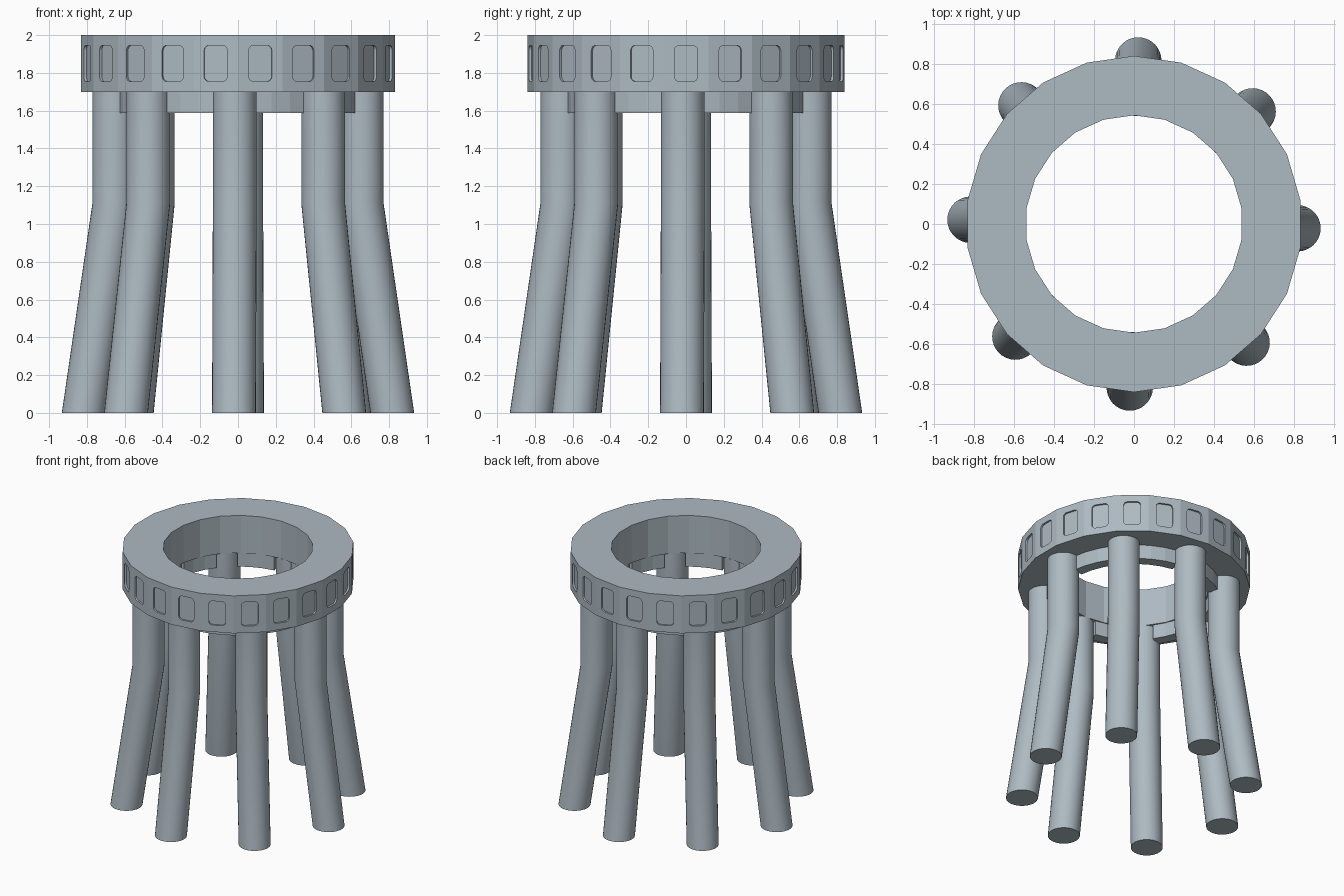
import bpy, bmesh, math
from mathutils import Vector

if "Cube" in bpy.data.objects:
    bpy.data.objects.remove(bpy.data.objects["Cube"])

SIDES = 22
STEP = 2 * math.pi / SIDES
LEG_OFFSET = math.radians(-1.5)

# Blue-grey paint shared by all parts
paint = bpy.data.materials.new("blue_grey")
paint.diffuse_color = (0.42, 0.49, 0.54, 1.0)
paint.use_nodes = True
paint.node_tree.nodes["Principled BSDF"].inputs["Base Color"].default_value = paint.diffuse_color


def polar(r, a, z):
    return Vector((r * math.cos(a), r * math.sin(a), z))


def finish(bm, name):
    bmesh.ops.remove_doubles(bm, verts=bm.verts[:], dist=1e-5)
    bmesh.ops.recalc_face_normals(bm, faces=bm.faces[:])
    mesh = bpy.data.meshes.new(name)
    bm.to_mesh(mesh)
    bm.free()
    mesh.materials.append(paint)
    obj = bpy.data.objects.new(name, mesh)
    bpy.context.collection.objects.link(obj)
    return obj


def face(bm, pts):
    return bm.faces.new([bm.verts.new(p) for p in pts])


def rounded_rect(hw, hh, r, n=4):
    """Four corner arcs, counter-clockwise from the upper right."""
    corners = []
    for i, (sx, sy) in enumerate(((1, 1), (-1, 1), (-1, -1), (1, -1))):
        corners.append([(sx * (hw - r) + r * math.cos((i + k / n) * math.pi / 2),
                         sy * (hh - r) + r * math.sin((i + k / n) * math.pi / 2))
                        for k in range(n + 1)])
    return corners


# Top ring: faceted, with a recessed rounded panel on every outer face
def build_ring(r_out=0.84, r_in=0.543, z0=1.70, z1=2.0, depth=0.014):
    bm = bmesh.new()
    apothem = r_out * math.cos(STEP / 2)
    half = r_out * math.sin(STEP / 2)
    mid, hh = (z0 + z1) / 2, (z1 - z0) / 2
    panel = rounded_rect(0.062, 0.096, 0.028)
    for i in range(SIDES):
        a = math.pi / 2 + i * STEP
        b = a + STEP
        face(bm, [polar(r_out, a, z1), polar(r_out, b, z1), polar(r_in, b, z1), polar(r_in, a, z1)])
        face(bm, [polar(r_out, a, z0), polar(r_out, b, z0), polar(r_in, b, z0), polar(r_in, a, z0)])
        face(bm, [polar(r_in, a, z0), polar(r_in, b, z0), polar(r_in, b, z1), polar(r_in, a, z1)])
        normal = polar(1, (a + b) / 2, 0)
        side = Vector((-normal.y, normal.x, 0))

        def put(p, d=0.0):
            return normal * (apothem - d) + side * p[0] + Vector((0, 0, mid + p[1]))

        quad = [(half, hh), (-half, hh), (-half, -hh), (half, -hh)]
        for k in range(4):
            arc, nxt = panel[k], panel[(k + 1) % 4]
            for p, q in zip(arc, arc[1:]):
                face(bm, [put(quad[k]), put(q), put(p)])
            face(bm, [put(quad[k]), put(quad[(k + 1) % 4]), put(nxt[0]), put(arc[-1])])
        loop = [p for arc in panel for p in arc]
        for p, q in zip(loop, loop[1:] + loop[:1]):
            face(bm, [put(p), put(q), put(q, depth), put(p, depth)])
        face(bm, [put(p, depth) for p in loop])
    return finish(bm, "top_ring")


# Leg: vertical above the bend, leaning outward below it
def build_leg(index, n=32, r=0.116):
    a = LEG_OFFSET + index * math.pi / 4
    bm = bmesh.new()
    rings = []
    for dist, z in ((0.817, 0.0), (0.655, 1.11), (0.655, 1.70)):
        c = polar(dist, a, z)
        rings.append([bm.verts.new(c + polar(r, a + 2 * math.pi * k / n, 0)) for k in range(n)])
    for low, high in zip(rings, rings[1:]):
        for k in range(n):
            m = (k + 1) % n
            bm.faces.new([low[k], low[m], high[m], high[k]]).smooth = True
    # flat, sharp-edged end caps
    for ring in (rings[0], rings[2]):
        for e in bm.faces.new(ring).edges:
            e.smooth = False
    return finish(bm, f"leg_{index + 1}")


# Curved brace under the ring, spanning from one leg to the next
def build_brace(index, r_in=0.55, r_out=0.633, z0=1.587, z1=1.70, n=3):
    start = LEG_OFFSET + index * math.pi / 4 + math.radians(8)
    span = math.radians(29)
    bm = bmesh.new()
    sections = []
    for k in range(n + 1):
        a = start + span * k / n
        sections.append([bm.verts.new(polar(r, a, z)) for r, z in
                         ((r_in, z0), (r_out, z0), (r_out, z1), (r_in, z1))])
    for s, t in zip(sections, sections[1:]):
        for k in range(4):
            m = (k + 1) % 4
            bm.faces.new([s[k], s[m], t[m], t[k]])
    bm.faces.new(sections[0])
    bm.faces.new(sections[-1])
    return finish(bm, f"brace_{index + 1}")


build_ring()
for i in range(8):
    build_leg(i)
    build_brace(i)
